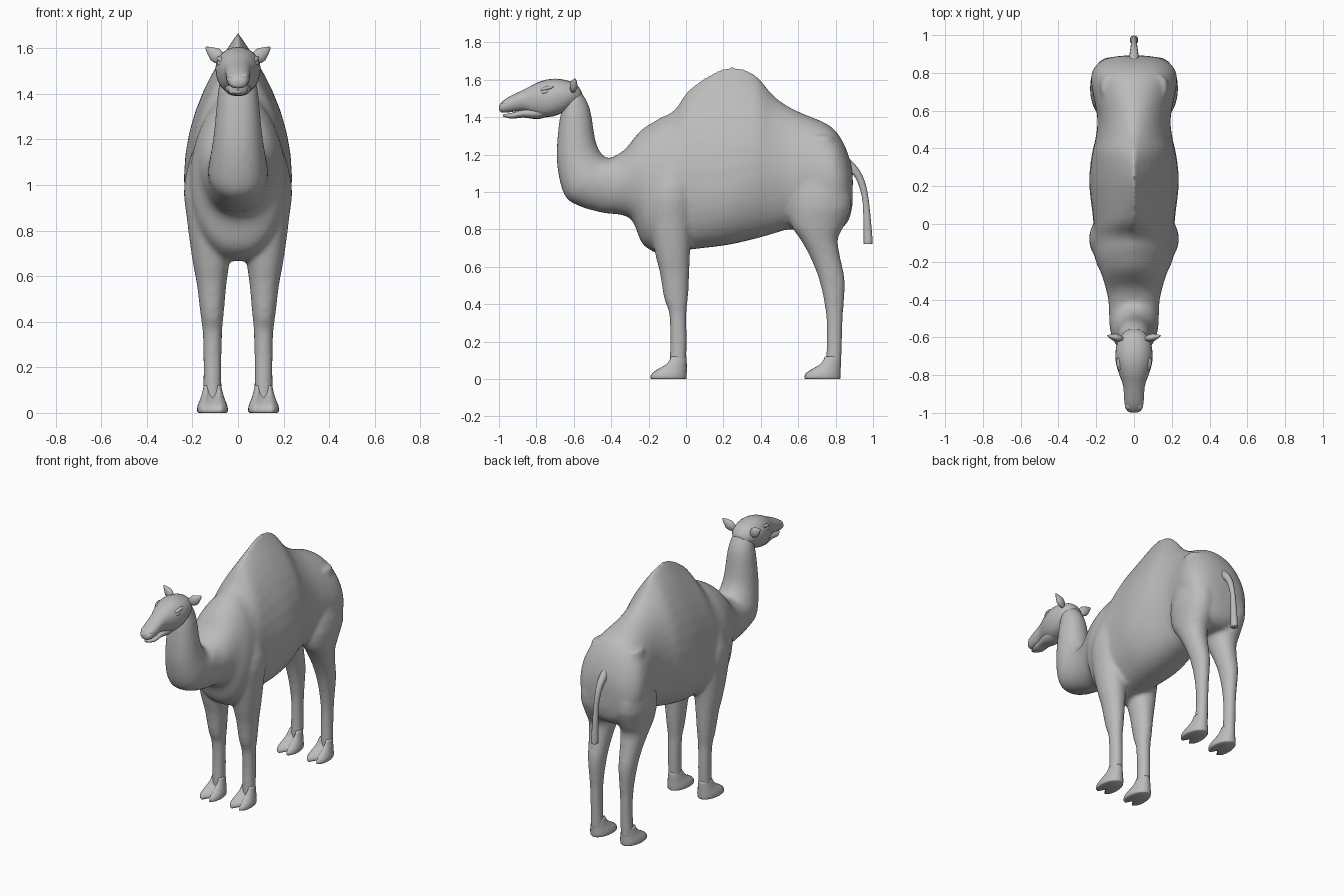
import bpy, bmesh, math
from mathutils import Vector

if "Cube" in bpy.data.objects:
    bpy.data.objects.remove(bpy.data.objects["Cube"])

hide = bpy.data.materials.new("grey hide")
hide.diffuse_color = (0.5, 0.5, 0.5, 1)
hide.use_nodes = True
hide.node_tree.nodes["Principled BSDF"].inputs["Base Color"].default_value = hide.diffuse_color


def add(name, bm):
    bmesh.ops.recalc_face_normals(bm, faces=bm.faces)
    me = bpy.data.meshes.new(name)
    bm.to_mesh(me)
    bm.free()
    obj = bpy.data.objects.new(name, me)
    bpy.context.collection.objects.link(obj)
    me.materials.append(hide)
    me.shade_smooth()
    return obj


def spline(rows, steps):
    """Catmull-Rom interpolation of every value in the section rows."""
    out = []
    for i in range(len(rows) - 1):
        quad = (rows[max(i - 1, 0)], rows[i], rows[i + 1], rows[min(i + 2, len(rows) - 1)])
        for s in range(steps):
            t = s / steps
            out.append([0.5 * (2 * b + (c - a) * t + (2 * a - 5 * b + 4 * c - d) * t * t
                               + (3 * b - a - 3 * c + d) * t ** 3) for a, b, c, d in zip(*quad)])
    return out + [list(rows[-1])]


def loft(name, rows, steps=3, n=24, low=0.85, mid=0.5, cx=lambda w: 0, hump=0, notch=0):
    """Sweep of rounded sections; a row is one edge (y,z), the other edge (y,z), half width."""
    bm = bmesh.new()
    rings = []
    for ya, za, yb, zb, w in spline(rows, steps):
        ridge = hump * math.exp(-((yb - 0.22) / 0.26) ** 2)   # sharpens the back at the hump
        m, p = mid - 0.16 * ridge, 0.95 + 1.15 * ridge
        ring = []
        for k in range(n):
            t = 2 * math.pi * k / n
            u, s = -math.cos(t), math.sin(t)
            f = m + u * ((1 - m) if u > 0 else m)
            x = math.copysign(abs(s) ** (p if u > 0 else low), s) * w
            y = ya + (yb - ya) * f
            if u < 0:                                         # split between the toes
                y += notch * max(0, 1 - abs(x) / 0.025)
            ring.append(bm.verts.new((cx(w) + x, y, za + (zb - za) * f)))
        rings.append(ring)
    for a, b in zip(rings, rings[1:]):
        for k in range(n):
            bm.faces.new((a[k], a[(k + 1) % n], b[(k + 1) % n], b[k]))
    bm.faces.new(rings[0])
    bm.faces.new(rings[-1])
    return add(name, bm)


def blob(name, place, size, tilt=(0, 0, 0), point=0.0):
    """Ellipsoid whose +x end can be drawn out to a point."""
    bm = bmesh.new()
    bmesh.ops.create_uvsphere(bm, u_segments=16, v_segments=10, radius=1)
    for v in bm.verts:
        k = 1 - point * max(0, v.co.x)
        v.co = Vector((v.co.x * size[0], v.co.y * size[1] * k, v.co.z * size[2] * k))
    obj = add(name, bm)
    obj.location, obj.rotation_euler = place, tilt


# Neck, trunk with hump, and rump in one sweep
neck = [(-.66, 1.45, -.57, 1.55, .07), (-.68, 1.36, -.515, 1.45, .088),
        (-.69, 1.16, -.48, 1.26, .108), (-.65, .985, -.43, 1.185, .128),
        (-.57, .925, -.375, 1.195, .132), (-.45, .89, -.32, 1.235, .138)]
barrel = [(-.30, .86, -.24, 1.33, .17), (-.23, .72, -.14, 1.395, .205),
          (-.12, .665, -.06, 1.44, .215), (.01, .69, .03, 1.56, .216),
          (.21, .715, .21, 1.665, .237), (.35, .745, .36, 1.635, .226),
          (.46, .775, .47, 1.515, .202), (.56, .80, .58, 1.44, .195)]
rump = [(.74, .79, .76, 1.36, .228), (.82, .80, .835, 1.275, .21),
        (.87, .85, .88, 1.16, .15), (.89, .93, .892, 1.07, .06)]
trunk = loft("body", neck + barrel + rump, steps=5, n=40, mid=.49, hump=1)

# Legs from ankle up into shoulder or thigh: z, front y, back y, half width
front_rows = [(.04, -.09, .0, .042), (.2, -.084, .004, .040), (.35, -.09, .002, .043),
              (.43, -.117, .011, .051), (.57, -.14, .018, .066), (.67, -.165, .022, .082),
              (.85, -.20, .035, .103), (1.02, -.20, .05, .112), (1.28, -.12, .0, .045)]
rear_rows = [(.04, .745, .828, .042), (.2, .752, .835, .036), (.35, .748, .84, .039),
             (.52, .715, .85, .053), (.65, .665, .825, .068), (.75, .61, .812, .085),
             (.83, .56, .85, .098), (.98, .56, .885, .11), (1.3, .66, .79, .06)]
# Foot: height, front reach, heel, half width
foot_rows = [(0, -.185, 0, .060), (.006, -.193, .003, .067), (.03, -.185, .004, .066),
             (.055, -.15, .004, .056), (.085, -.105, .004, .046), (.12, -.085, .002, .038)]
limbs = []
for part, rows, back in (("front", front_rows, 0), ("rear", rear_rows, .823)):
    for side, word in ((1, "right"), (-1, "left")):
        limbs.append(loft(f"{part}_leg_{word}", [(a, z, b, z, w) for z, a, b, w in rows],
                          cx=lambda w: side * (.106 + .15 * w)))
        loft(f"{part}_foot_{word}", [(back + a, z, back + b, z, w) for z, a, b, w in foot_rows],
             steps=2, low=.6, mid=.42, cx=lambda w: side * .112, notch=.05)

# Fuse the trunk and legs into one soft skin
bpy.ops.object.select_all(action='DESELECT')
for o in limbs + [trunk]:
    o.select_set(True)
bpy.context.view_layer.objects.active = trunk
bpy.ops.object.join()
skin = trunk.modifiers.new("fuse", 'REMESH')
skin.mode = 'VOXEL'
skin.voxel_size = .012
skin.use_smooth_shade = True
soft = trunk.modifiers.new("soften", 'SMOOTH')
soft.factor = .5
soft.iterations = 8

# Skull and upper muzzle
loft("head", [(-.60, 1.45, -.555, 1.53, .05), (-.655, 1.425, -.585, 1.575, .084),
              (-.71, 1.405, -.65, 1.60, .098), (-.765, 1.40, -.72, 1.605, .095),
              (-.82, 1.415, -.79, 1.587, .076), (-.87, 1.435, -.85, 1.556, .057),
              (-.955, 1.425, -.95, 1.507, .050), (-.99, 1.427, -.988, 1.478, .036),
              (-.999, 1.44, -.999, 1.46, .014)], low=.75, mid=.55)

# Lower jaw and lip
loft("lower_jaw", [(-.72, 1.41, -.72, 1.47, .06), (-.79, 1.39, -.79, 1.46, .058),
                   (-.87, 1.398, -.87, 1.442, .044), (-.93, 1.392, -.93, 1.424, .038),
                   (-.978, 1.403, -.98, 1.414, .015)], n=16)

# Tail
loft("tail", [(.85, 1.10, .86, 1.19, .028), (.895, 1.09, .915, 1.135, .023),
              (.925, 1.03, .955, 1.06, .018), (.945, .94, .978, .95, .016),
              (.95, .75, .997, .75, .022), (.95, .722, .997, .722, .021)], n=12)

# Ears, eyes, brows and nostril swellings on both sides
for side, word in ((1, "right"), (-1, "left")):
    yaw = .2 if side > 0 else math.pi - .2
    blob(f"ear_{word}", (side * .1, -.6, 1.572), (.055, .02, .032), (0, -.66, yaw), .6)
    blob(f"eye_{word}", (side * .079, -.755, 1.535), (.012, .026, .012), (.2, 0, -side * .25))
    blob(f"brow_{word}", (side * .073, -.745, 1.553), (.019, .04, .011), (.25, 0, -side * .25))
    blob(f"nostril_{word}", (side * .026, -.955, 1.473), (.022, .03, .02))
